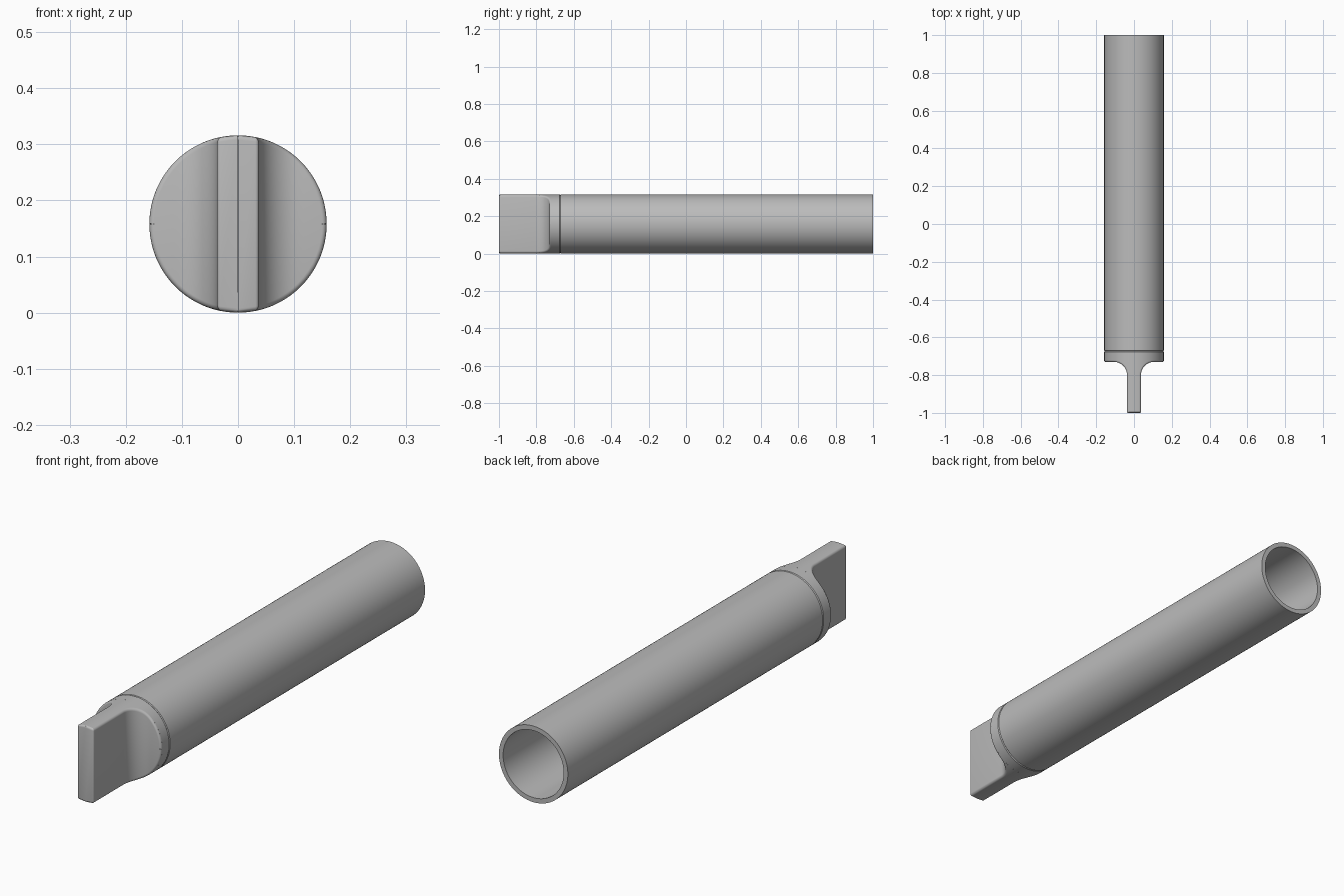
import bpy, bmesh
from math import sin, cos, pi, sqrt, asin, acos

cube = bpy.data.objects.get("Cube")
if cube:
    bpy.data.objects.remove(cube, do_unlink=True)

R = 0.158            # outer radius
BORE = 0.139         # tube inner radius
EDGE = 0.008         # rolled edge radius
BLADE = 0.037        # blade half thickness
FILLET = 0.07        # blade to shoulder fillet
FRONT, SHOULDER, SEAM = -1.0, -0.73, -0.673
ARC, LAYERS = 48, 4
R0 = R - EDGE

grey = bpy.data.materials.new("plain grey")
grey.use_nodes = True
grey.diffuse_color = (0.5, 0.5, 0.5, 1)
grey.node_tree.nodes["Principled BSDF"].inputs["Base Color"].default_value = (0.5, 0.5, 0.5, 1)


def loft(name, rings, closed=False):
    """Skin a list of equal-length rings; cap the ends unless closed."""
    bm = bmesh.new()
    loops = [[bm.verts.new(p) for p in ring] for ring in rings]
    n = len(loops[0])
    pairs = list(zip(loops, loops[1:]))
    if closed:
        pairs.append((loops[-1], loops[0]))
    for a, b in pairs:
        for i in range(n):
            j = (i + 1) % n
            bm.faces.new((a[i], a[j], b[j], b[i]))
    if not closed:
        bm.faces.new(loops[0])
        bm.faces.new(loops[-1])
    bmesh.ops.remove_doubles(bm, verts=bm.verts, dist=1e-6)
    bmesh.ops.recalc_face_normals(bm, faces=bm.faces)
    mesh = bpy.data.meshes.new(name)
    bm.to_mesh(mesh)
    bm.free()
    mesh.materials.append(grey)
    obj = bpy.data.objects.new(name, mesh)
    bpy.context.collection.objects.link(obj)
    bpy.ops.object.select_all(action='DESELECT')
    obj.select_set(True)
    bpy.context.view_layer.objects.active = obj
    bpy.ops.object.shade_smooth_by_angle(angle=pi / 6)
    return obj


def place(half):
    """Complete a half ring by half a turn about the long axis."""
    full = half + [(-x, y, -z) for x, y, z in half]
    return [(x, y, z + R) for x, y, z in full]


def blade_ring(x, y, nx, ny):
    """Section at one profile point, with its rim edges rolled over."""
    side = []
    for k in range(LAYERS + 1):
        t = k / LAYERS * pi / 2
        radius, inset = R0 + EDGE * sin(t), EDGE * (1 - cos(t))
        px = max(x + (radius - R0) * (x / R0) ** 4 - nx * inset, 0.0003)
        side.append((px, y - ny * inset, sqrt(max(radius ** 2 - px ** 2, 0))))
    px, py, pz = side[-1]
    a = acos(px / R)
    arc = [(R * cos(t), py, R * sin(t))
           for t in (a + (pi - 2 * a) * j / ARC for j in range(1, ARC))]
    return place([(u, v, -w) for u, v, w in reversed(side)] + side + arc)


def round_ring(radius, y):
    """Circular section with the same point count as a blade section."""
    side = [(radius, y, 0)] * (2 * LAYERS + 2)
    arc = [(radius * cos(pi * j / ARC), y, radius * sin(pi * j / ARC)) for j in range(1, ARC)]
    return place(side + arc)


# Half profile of the flat blade: x, y and outward normal
steps = [i / 8 for i in range(9)]
tip = 0.006
profile = [(0.0005, FRONT, 0, -1)]
profile += [(BLADE - tip + tip * sin(t * pi / 2), FRONT + tip - tip * cos(t * pi / 2),
             sin(t * pi / 2), -cos(t * pi / 2)) for t in steps[::2]]
for t in [i / 16 * pi / 2 for i in range(17)]:
    profile.append((BLADE + FILLET - FILLET * cos(t), SHOULDER - FILLET + FILLET * sin(t),
                    cos(t), -sin(t)))
start = asin((BLADE + FILLET) / R0)
profile += [(R0 * sin(start + (pi / 2 - start) * t * 0.99), SHOULDER, 0, -1) for t in steps[1:]]

# End plug: blade, round collar, and spigot fitted in the tube
rings = [blade_ring(*p) for p in profile]
rings += [round_ring(r, y) for r, y in (
    (R, SHOULDER + EDGE), (R, SEAM - 0.004), (R - 0.003, SEAM),
    (BORE - 0.001, SEAM), (BORE - 0.001, SEAM + 0.15))]
loft("end_plug", rings)

# Hollow tube, open at the back
loft("tube", [round_ring(r, y) for r, y in (
    (BORE, SEAM), (R - 0.003, SEAM), (R, SEAM + 0.003), (R, 1.0), (BORE, 1.0))], closed=True)
